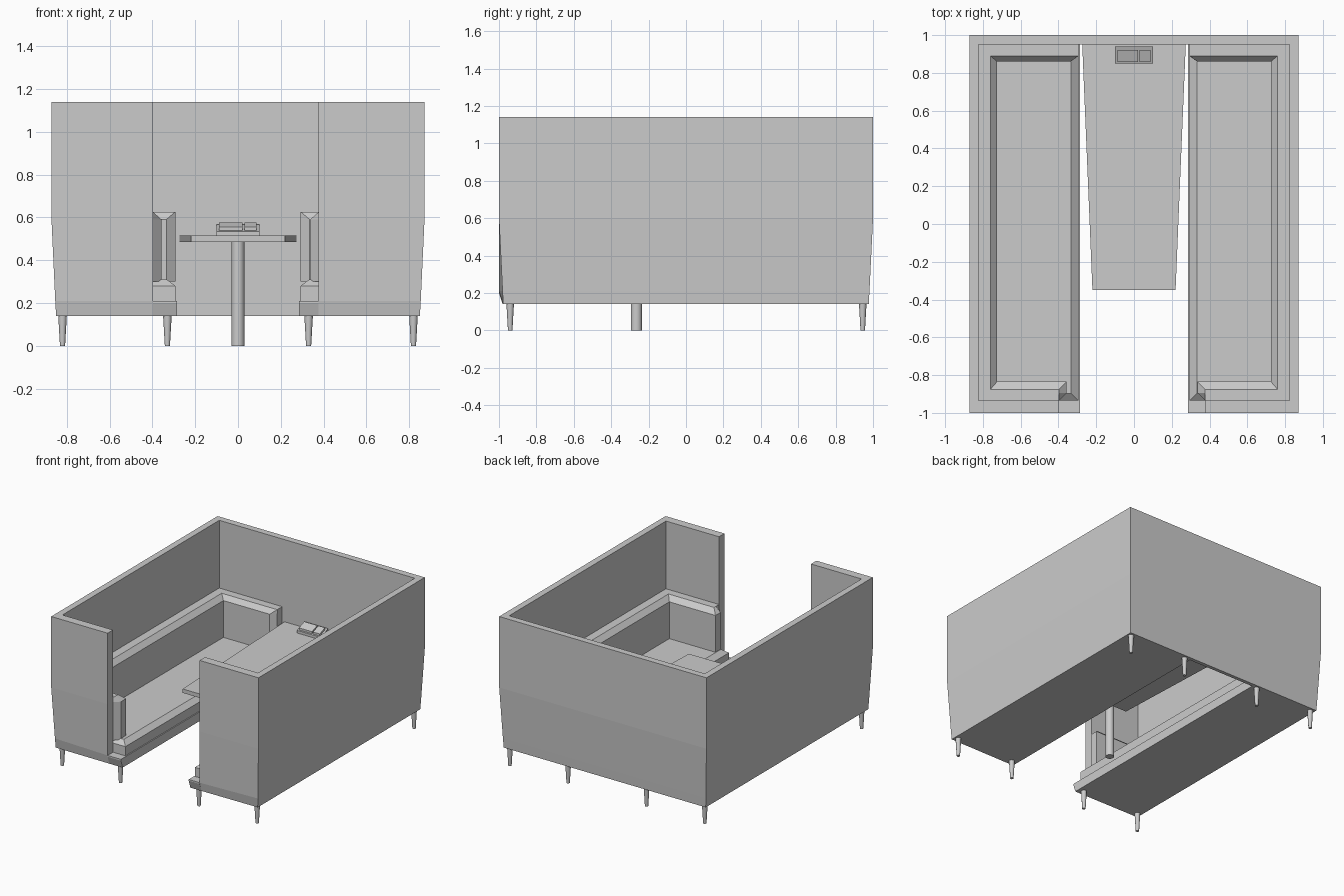
import bpy, bmesh, math

if "Cube" in bpy.data.objects:
    bpy.data.objects.remove(bpy.data.objects["Cube"])


def loft(name, rings):
    """Closed solid from stacked rings of (x, y, z) points."""
    bm = bmesh.new()
    loops = [[bm.verts.new(p) for p in ring] for ring in rings]
    for a, b in zip(loops, loops[1:]):
        for i in range(len(a)):
            j = (i + 1) % len(a)
            bm.faces.new((a[i], a[j], b[j], b[i]))
    bm.faces.new(loops[0])
    bm.faces.new(loops[-1])
    bmesh.ops.recalc_face_normals(bm, faces=bm.faces)
    mesh = bpy.data.meshes.new(name)
    bm.to_mesh(mesh)
    bm.free()
    ob = bpy.data.objects.new(name, mesh)
    bpy.context.collection.objects.link(ob)
    return ob


def ring(pts, z, s=1):
    return [(x * s, y, z) for x, y in pts]


def rect(x0, x1, y0, y1):
    return [(x0, y0), (x1, y0), (x1, y1), (x0, y1)]


def cone(name, r1, r2, x, y, z0, z1, sides):
    bpy.ops.mesh.primitive_cone_add(vertices=sides, radius1=r1, radius2=r2,
                                    depth=z1 - z0, location=(x, y, (z0 + z1) / 2))
    bpy.context.object.name = name
    bpy.ops.object.shade_smooth_by_angle(angle=math.radians(40))


IX, IF, IB = 0.823, -0.935, 0.95     # inner faces of the privacy walls
WING = {-1: 0.397, 1: 0.377}         # where each front wing ends


# privacy wall: C-shaped plan, tapering inward below the middle
def wall_plan(ox, oy, fy):
    l, r = -WING[-1], WING[1]
    return [(l, fy), (-ox, -oy), (-ox, oy), (ox, oy), (ox, -oy), (r, fy),
            (r, IF), (IX, IF), (IX, IB), (-IX, IB), (-IX, IF), (l, IF)]


loft("privacy_wall", [ring(wall_plan(0.850, 0.977, -0.98), 0.14),
                      ring(wall_plan(0.854, 0.981, -1.0), 0.21),
                      ring(wall_plan(0.872, 1.0, -1.0), 0.60),
                      ring(wall_plan(0.872, 1.0, -1.0), 1.14)])

for s, side in ((-1, "left"), (1, "right")):
    e = WING[s]

    # bench base with a small ledge beyond the wing
    def base_plan(fy):
        return [(IX, IF), (e, IF), (e, fy), (0.285, fy), (0.285, IB), (IX, IB)]
    loft(side + "_bench_base", [ring(base_plan(-0.98), 0.14, s),
                                ring(base_plan(-1.0), 0.20, s),
                                ring(base_plan(-1.0), 0.21, s)])

    # seat cushion, chamfered on its open edges
    low = rect(0.293, IX, IF, IB)
    loft(side + "_seat", [ring(low, 0.21, s), ring(low, 0.28, s),
                          ring(rect(0.333, IX, -0.897, IB), 0.31, s)])

    # backrest wrapping three sides, chamfered along the top
    body = [(IX, IF), (e, IF), (e - 0.04, -0.895), (e - 0.04, -0.835),
            (0.725, -0.835), (0.725, 0.86), (0.335, 0.86), (0.293, 0.89),
            (0.293, IB), (IX, IB)]
    top = [(IX, IF), (e, IF), (e, -0.895), (e, -0.875),
           (0.76, -0.875), (0.76, 0.89), (0.294, 0.89), (0.293, 0.892),
           (0.293, IB), (IX, IB)]
    loft(side + "_backrest", [ring(body, 0.30, s), ring(body, 0.59, s),
                              ring(top, 0.625, s)])

    # tapered legs
    for x in (0.82, 0.33):
        for y, end in ((-0.94, "front"), (0.945, "back")):
            cone(f"{side}_{end}_leg", 0.012, 0.02, x * s, y, 0, 0.14, 16)

# table top and its post
table = [(-0.22, -0.35), (0.22, -0.35), (0.274, IB), (-0.274, IB)]
loft("table_top", [ring(table, 0.485), ring(table, 0.515)])
cone("table_post", 0.03, 0.03, 0, -0.265, 0, 0.485, 32)


# power unit: sloped housing with two raised modules
def wedge(name, x0, x1, y0, y1, z0, lift):
    slope = [(x, y, 0.535 + lift + (y - 0.85) * 0.36) for x, y in rect(x0, x1, y0, y1)]
    loft(name, [ring(rect(x0, x1, y0, y1), z0), slope])


wedge("power_unit", -0.10, 0.10, 0.85, 0.94, 0.515, 0)
wedge("socket_module", -0.088, 0.022, 0.858, 0.922, 0.52, 0.016)
wedge("switch_module", 0.03, 0.087, 0.858, 0.922, 0.52, 0.016)
